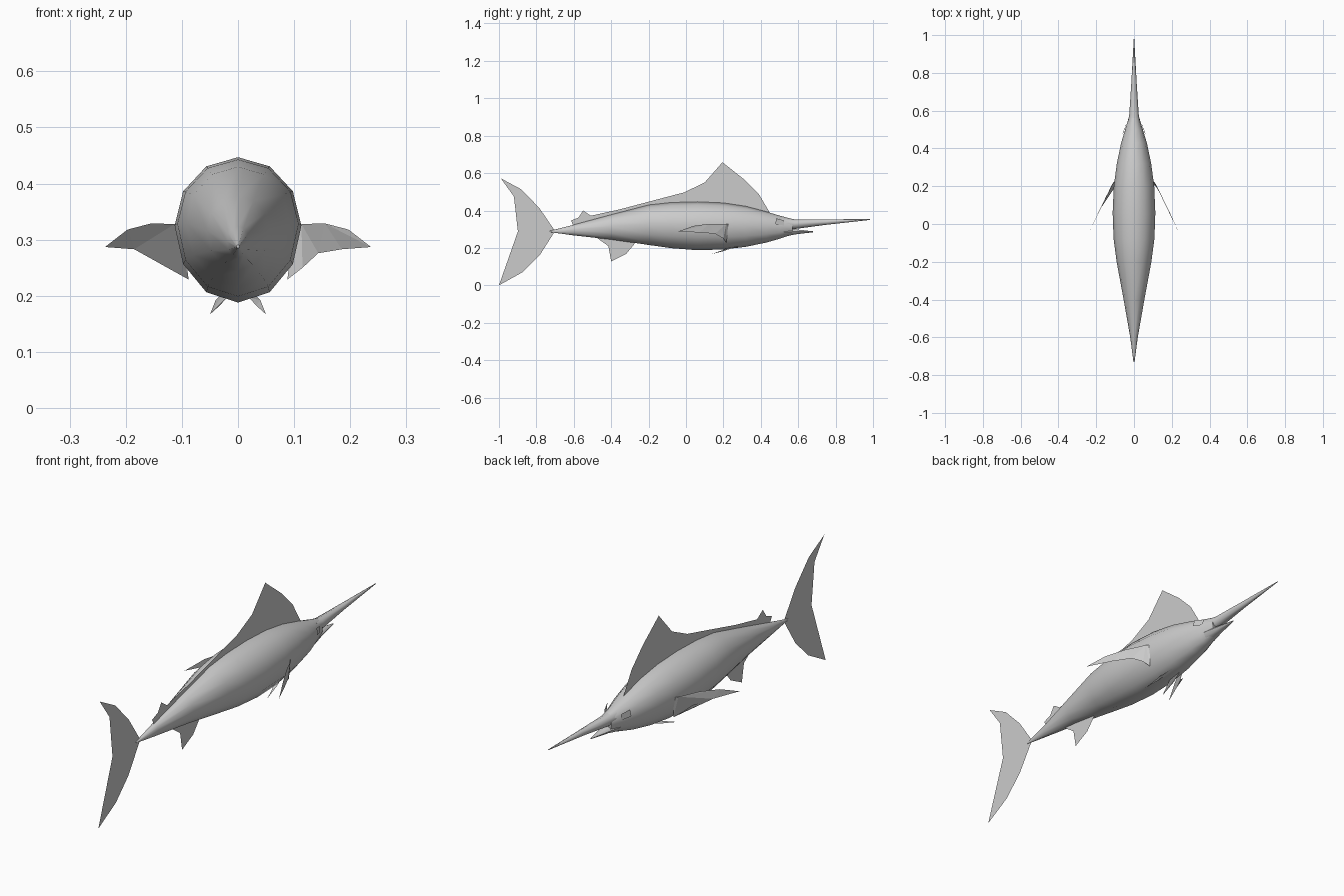
import bpy, bmesh, math

grey = bpy.data.materials.new("plain grey")
grey.diffuse_color = (0.6, 0.6, 0.6, 1)


def finish(bm, name, smooth=None):
    me = bpy.data.meshes.new(name)
    bm.to_mesh(me)
    bm.free()
    ob = bpy.data.objects.new(name, me)
    bpy.context.collection.objects.link(ob)
    me.materials.append(grey)
    if smooth:
        bpy.ops.object.select_all(action='DESELECT')
        ob.select_set(True)
        bpy.context.view_layer.objects.active = ob
        bpy.ops.object.shade_smooth_by_angle(angle=math.radians(smooth))
    return ob


def loft(name, sections, sides=12, smooth=50):
    """Closed skin through rings given as (y, top, bottom, half width)."""
    bm = bmesh.new()
    rings = []
    for y, top, bot, w in sections:
        mid = bot + 0.53 * (top - bot)
        ring = []
        for k in range(sides):
            a = 2 * math.pi * k / sides
            h = top - mid if math.cos(a) > 0 else mid - bot
            ring.append(bm.verts.new((w * math.sin(a), y, mid + h * math.cos(a))))
        rings.append(ring)
    for r, s in zip(rings, rings[1:]):
        for k in range(sides):
            n = (k + 1) % sides
            bm.faces.new((r[k], r[n], s[n], s[k]))
    bm.faces.new(rings[0])
    bm.faces.new(rings[-1])
    bmesh.ops.recalc_face_normals(bm, faces=bm.faces)
    return finish(bm, name, smooth)


def fin(name, points):
    """Thin flat fin from an outline."""
    bm = bmesh.new()
    f = bm.faces.new([bm.verts.new(p) for p in points])
    bmesh.ops.triangulate(bm, faces=[f], ngon_method='EAR_CLIP')
    return finish(bm, name)


def centre_fin(name, outline):
    return fin(name, [(0, y, z) for y, z in outline])


def paired_fin(name, points):
    for side, s in (("right", 1), ("left", -1)):
        fin(side + "_" + name, [(s * x, y, z) for x, y, z in points])


# Body
loft("body", [
    (-0.73, 0.291, 0.285, 0.003), (-0.60, 0.324, 0.267, 0.020),
    (-0.40, 0.378, 0.245, 0.055), (-0.20, 0.430, 0.216, 0.092),
    (-0.08, 0.443, 0.199, 0.108), (0.06, 0.447, 0.188, 0.113),
    (0.20, 0.441, 0.192, 0.107), (0.32, 0.423, 0.206, 0.091),
    (0.43, 0.394, 0.229, 0.068), (0.50, 0.373, 0.249, 0.047),
    (0.57, 0.354, 0.272, 0.026)])

# Bill and lower jaw
loft("bill", [(0.53, 0.362, 0.298, 0.034), (0.58, 0.353, 0.301, 0.025),
              (0.75, 0.353, 0.324, 0.014), (0.985, 0.354, 0.350, 0.001)], 8)
loft("lower_jaw", [(0.52, 0.310, 0.258, 0.036), (0.58, 0.300, 0.272, 0.023),
                   (0.68, 0.289, 0.284, 0.002)], 8)

# Fins on the centre line
centre_fin("dorsal_fin", [
    (0.45, 0.385), (0.39, 0.487), (0.31, 0.567), (0.195, 0.658), (0.10, 0.55),
    (-0.01, 0.497), (-0.17, 0.455), (-0.355, 0.406), (-0.51, 0.372),
    (-0.50, 0.325), (-0.2, 0.40), (0.05, 0.42), (0.25, 0.41)])
centre_fin("second_dorsal_fin", [
    (-0.48, 0.34), (-0.51, 0.373), (-0.55, 0.40), (-0.575, 0.362),
    (-0.615, 0.346), (-0.60, 0.315)])
centre_fin("anal_fin", [
    (-0.49, 0.265), (-0.46, 0.242), (-0.415, 0.21), (-0.40, 0.128),
    (-0.32, 0.168), (-0.275, 0.222), (-0.28, 0.25)])
centre_fin("tail_fin", [
    (-0.70, 0.290), (-0.783, 0.412), (-0.88, 0.513), (-0.99, 0.572),
    (-0.92, 0.475), (-0.863, 0.39), (-0.826, 0.289), (-0.858, 0.193),
    (-0.917, 0.096), (-1.0, 0.0), (-0.874, 0.07), (-0.783, 0.16)])

# Swept side fins
paired_fin("pectoral_fin", [
    (0.100, 0.230, 0.327), (0.113, 0.215, 0.328), (0.155, 0.125, 0.329),
    (0.197, 0.040, 0.318), (0.237, -0.045, 0.287), (0.185, 0.07, 0.283),
    (0.143, 0.155, 0.276), (0.115, 0.20, 0.25), (0.088, 0.215, 0.229)])
paired_fin("pelvic_fin", [
    (0.022, 0.29, 0.21), (0.040, 0.225, 0.192), (0.050, 0.136, 0.167),
    (0.032, 0.20, 0.183), (0.020, 0.22, 0.197)])

# Eye plates
paired_fin("eye", [
    (0.061, 0.478, 0.327), (0.043, 0.525, 0.320),
    (0.041, 0.525, 0.347), (0.057, 0.482, 0.358)])
